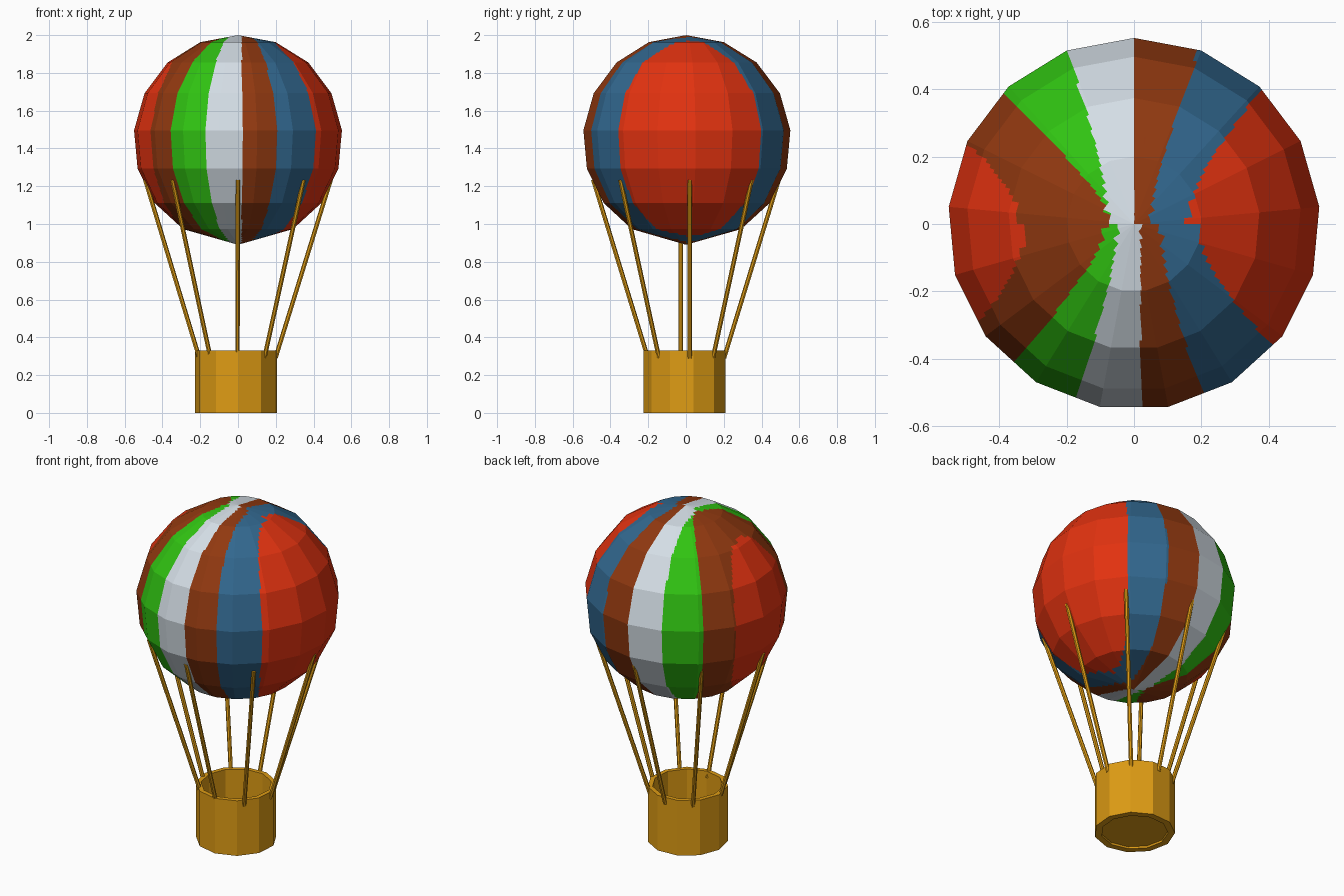
import bpy, bmesh, math
from mathutils import Vector

if "Cube" in bpy.data.objects:
    bpy.data.objects.remove(bpy.data.objects["Cube"])


def mat(name, r, g, b):
    m = bpy.data.materials.new(name)
    m.diffuse_color = (r, g, b, 1)
    m.use_nodes = True
    m.node_tree.nodes["Principled BSDF"].inputs["Base Color"].default_value = m.diffuse_color
    return m


RED = mat("red", 0.76, 0.032, 0.005)
BROWN = mat("brown", 0.28, 0.04, 0.005)
GREEN = mat("green", 0.03, 0.55, 0.006)
WHITE = mat("white", 0.66, 0.73, 0.79)
BLUE = mat("blue", 0.031, 0.135, 0.27)
GOLD = mat("gold", 0.73, 0.33, 0.007)


def finish(bm, name, mats):
    me = bpy.data.meshes.new(name)
    bmesh.ops.recalc_face_normals(bm, faces=bm.faces)
    bm.to_mesh(me)
    bm.free()
    for m in mats:
        me.materials.append(m)
    ob = bpy.data.objects.new(name, me)
    bpy.context.collection.objects.link(ob)
    return ob


# Stripe borders from -x to +x: (x at the crown, spread) for front and back
FRONT = [(-0.32, 1.15), (-0.085, 0.83), (-0.05, 0.31), (0.02, 0), (0.08, 0.37), (0.19, 1.0)]
BACK = [(-0.34, 1.5), (-0.07, 0.96), (-0.08, 0.35), (0.001, 0), (0.05, 0.36), (0.16, 0.86)]
STRIPES = [RED, BROWN, GREEN, WHITE, BLUE]
ORDER = [0, 1, 2, 3, 1, 4, 0]


def stripe(p):
    rank = 0
    for a, k in (FRONT if p.y < 0 else BACK):
        if p.x > math.copysign(math.hypot(a, k * p.y), a):
            rank += 1
    return ORDER[rank]


# Balloon: 17-sided faceted ball, each flat facet divided finely for the stripes
SIDES, R, ZC = 17, 0.555, 1.445
STEP = 2 * math.pi / SIDES


def ball(i, j):
    t = math.pi if i == 8 else i * STEP
    a = math.pi / 2 + j * STEP
    return Vector((R * math.sin(t) * math.cos(a), R * math.sin(t) * math.sin(a), ZC + R * math.cos(t)))


bm = bmesh.new()
NU, NV = 16, 8
for i in range(8):
    for j in range(SIDES):
        a, b, c, d = ball(i, j), ball(i, j + 1), ball(i + 1, j + 1), ball(i + 1, j)
        grid = [[bm.verts.new(a.lerp(b, u / NU).lerp(d.lerp(c, u / NU), v / NV))
                 for u in range(NU + 1)] for v in range(NV + 1)]
        for v in range(NV):
            for u in range(NU):
                bm.faces.new((grid[v][u], grid[v + 1][u], grid[v + 1][u + 1], grid[v][u + 1]))
bmesh.ops.remove_doubles(bm, verts=bm.verts, dist=0.0003)
for f in bm.faces:
    f.material_index = stripe(f.calc_center_median())
finish(bm, "balloon", STRIPES)

# Basket: 11-sided open tub with a thick wall and slightly raised floor
bm = bmesh.new()
N, CX, CY = 11, -0.008, -0.005
profile = [(0.182, 0.012), (0.182, 0.0), (0.22, 0.0), (0.22, 0.33), (0.193, 0.33), (0.193, 0.03)]
rings = []
for r, z in profile:
    rings.append([bm.verts.new((CX + r * math.sin(math.radians(3.3) + k * 2 * math.pi / N),
                                CY - r * math.cos(math.radians(3.3) + k * 2 * math.pi / N), z))
                  for k in range(N)])
for lo, hi in zip(rings, rings[1:]):
    for k in range(N):
        bm.faces.new((lo[k], lo[(k + 1) % N], hi[(k + 1) % N], hi[k]))
bm.faces.new(rings[0])
bm.faces.new(rings[-1])
finish(bm, "basket", [GOLD])

# Ropes: eight slanted rods from the basket rim into the balloon
SHIFT = {0: 0.02, 4: -0.027}
for k in range(8):
    ang = k * math.pi / 4
    out = Vector((math.cos(ang), math.sin(ang), 0))
    side = Vector((0, SHIFT.get(k, 0), 0))
    p = out * 0.202 + Vector((-0.003, 0, 0.29)) + side
    q = out * 0.492 + Vector((0, 0, 1.235)) + side
    bm = bmesh.new()
    bmesh.ops.create_cone(bm, cap_ends=True, segments=7, radius1=0.012, radius2=0.012,
                          depth=(q - p).length)
    rope = finish(bm, "rope_%d" % (k + 1), [GOLD])
    rope.location = (p + q) / 2
    rope.rotation_euler = (q - p).to_track_quat('Z', 'Y').to_euler()
